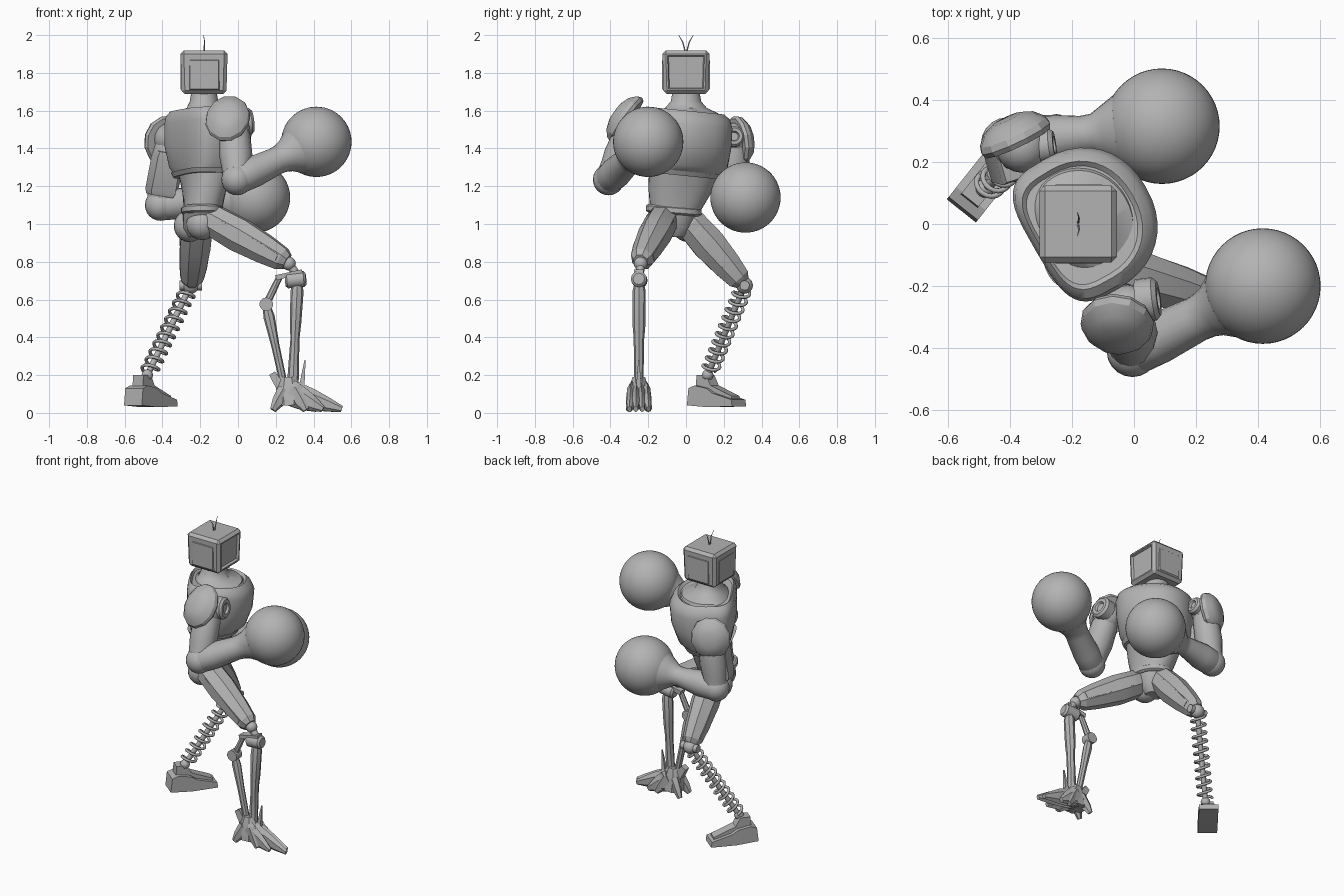
import bpy, bmesh, math
from mathutils import Vector, Matrix

if bpy.data.objects.get("Cube"):
    bpy.data.objects.remove(bpy.data.objects["Cube"])

grey = bpy.data.materials.new("plain_grey")
grey.use_nodes = True
grey.diffuse_color = (0.45, 0.45, 0.45, 1)
grey.node_tree.nodes["Principled BSDF"].inputs["Base Color"].default_value = grey.diffuse_color


def finish(name, bm, angle=35):
    bmesh.ops.recalc_face_normals(bm, faces=bm.faces)
    me = bpy.data.meshes.new(name)
    bm.to_mesh(me)
    bm.free()
    me.materials.append(grey)
    ob = bpy.data.objects.new(name, me)
    bpy.context.collection.objects.link(ob)
    bpy.ops.object.select_all(action='DESELECT')
    ob.select_set(True)
    bpy.context.view_layer.objects.active = ob
    bpy.ops.object.shade_smooth_by_angle(angle=math.radians(angle))


def loft(name, rings, angle=35):
    bm = bmesh.new()
    vs = [[bm.verts.new(p) for p in r] for r in rings]
    n = len(vs[0])
    for a, b in zip(vs, vs[1:]):
        for i in range(n):
            bm.faces.new((a[i], a[(i + 1) % n], b[(i + 1) % n], b[i]))
    bm.faces.new(vs[0])
    bm.faces.new(vs[-1])
    finish(name, bm, angle)


def limb(name, a, b, prof, n=10, hint=(0, 0, 1), turn=0.0, angle=35):
    """Loft of ellipses between two points; prof holds (fraction, half width, half depth)."""
    a, b = Vector(a), Vector(b)
    d = (b - a).normalized()
    h = Vector(hint)
    if abs(h.normalized().dot(d)) > 0.98:
        h = Vector((1, 0, 0))
    x = (h - d * h.dot(d)).normalized()
    y = d.cross(x)
    rings = []
    for t, rx, ry in prof:
        c = a.lerp(b, t)
        rings.append([c + x * rx * math.cos(k) + y * ry * math.sin(k)
                      for k in (turn + math.tau * i / n for i in range(n))])
    loft(name, rings, angle)


def bar(name, a, b, w, h, w2, h2):
    s = math.sqrt(2)
    limb(name, a, b, [(0, w * s, h * s), (1, w2 * s, h2 * s)], 4, turn=math.pi / 4)


def rod(name, a, b, r, r2=None, n=14):
    limb(name, a, b, [(0, r, r), (1, r2 or r, r2 or r)], n)


def ball(name, c, r, seg=20):
    bm = bmesh.new()
    bmesh.ops.create_uvsphere(bm, u_segments=seg, v_segments=seg // 2 + 2, radius=r,
                              matrix=Matrix.Translation(c))
    finish(name, bm, 60)


def body(name, rings, front_pow=2.2, back_pow=3.6, n=40):
    """Stacked egg shapes: (x, y, z, front, back, side, facing degrees, tilt)."""
    out = []
    for cx, cy, z, f, bk, s, deg, tilt in rings:
        a, ring = math.radians(deg), []
        for i in range(n):
            k = math.tau * i / n
            c, q = math.cos(k), math.sin(k)
            p = 2 / (front_pow if c > 0 else back_pow)
            u = math.copysign(abs(c) ** p, c) * (f if c > 0 else bk)
            v = math.copysign(abs(q) ** p, q) * s
            y = cy + u * math.sin(a) + v * math.cos(a)
            ring.append(Vector((cx + u * math.cos(a) - v * math.sin(a), y, z + tilt * (y - cy))))
        out.append(ring)
    loft(name, out, 40)


# Torso
C = (-0.17, 0.0)
body("chest", [(-0.18, -0.01, 1.26, .14, .12, .19, 22, -.1), (*C, 1.31, .19, .15, .22, 28, -.1),
               (*C, 1.42, .23, .17, .235, 30, -.1), (*C, 1.53, .24, .17, .24, 30, -.1),
               (*C, 1.575, .22, .165, .23, 30, -.1), (*C, 1.6, .19, .15, .2, 30, -.1),
               (*C, 1.585, .175, .14, .185, 30, -.1)])
body("neck_base", [(*C, 1.55, .18, .145, .19, 30, 0), (*C, 1.585, .165, .13, .175, 30, 0),
                   (-0.18, 0, 1.615, .095, .09, .11, 10, 0), (-0.18, 0, 1.65, .075, .075, .08, 0, 0),
                   (-0.18, 0, 1.71, .065, .065, .07, 0, 0)], 2, 2.2)
body("chest_rim", [(-0.18, -0.01, 1.255, .155, .13, .2, 22, -.1),
                   (-0.18, -0.01, 1.28, .17, .14, .212, 22, -.1)])
body("waist", [(-0.185, -.06, 1.07, .1, .1, .13, 8, -.1), (-0.18, -.035, 1.17, .11, .105, .165, 15, -.1),
               (-0.18, -.015, 1.28, .14, .12, .185, 22, -.1)], 2.2, 2.4)
body("belt", [(-0.19, -.065, 1.05, .1, .1, .135, 5, -.08), (-0.19, -.065, 1.06, .112, .11, .148, 5, -.08),
              (-0.19, -.065, 1.085, .112, .11, .148, 5, -.08),
              (-0.19, -.065, 1.095, .1, .1, .135, 5, -.08)], 2.2, 2.4)
body("pelvis", [(-0.2, -.05, .93, .05, .06, .04, 0, 0), (-0.2, -.055, .98, .09, .09, .09, 0, 0),
                (-0.19, -.065, 1.06, .095, .1, .13, 0, 0)], 2.2, 2.4)

# Head: bevelled box with a sunken screen at the front and raised panels elsewhere
bm = bmesh.new()
bmesh.ops.create_cube(bm, size=1, matrix=Matrix.Translation((-0.18, 0, 1.803))
                      @ Matrix.Diagonal((.25, .25, .23, 1)))
for v in bm.verts:
    if v.co.z < 1.8:
        v.co.x = -0.18 + (v.co.x + 0.18) * 0.95
        v.co.y *= 0.95
bmesh.ops.bevel(bm, geom=bm.edges[:], offset=.018, segments=1, affect='EDGES')
bm.normal_update()
for f in [f for f in bm.faces if f.calc_area() > 0.03 and f.normal.x > 0.5]:
    bmesh.ops.inset_individual(bm, faces=[f], thickness=.012, depth=0)
    bmesh.ops.inset_individual(bm, faces=[f], thickness=.008, depth=-.015)
finish("head", bm, 20)
for i in (1, 2, 3):
    out = Vector((math.cos(i * math.pi / 2), math.sin(i * math.pi / 2), 0))
    mid = Vector((-0.178, 0, 1.79))
    bar("head_panel", mid + out * .11, mid + out * .127, .09, .085, .075, .075)
for s in (-1, 1):
    mid = (-0.177, s * .018, 1.965)
    rod("antenna_lower", (-0.18, s * .003, 1.91), mid, .004, .003, 6)
    rod("antenna_upper", mid, (-0.182, s * .038, 2.0), .003, .001, 6)

# Arms with round gloves
arms = [("right", (-0.02, -.28, 1.52), (-0.005, -.41, 1.235), (.415, -.2, 1.435), .073),
        ("left", (-0.36, .25, 1.45), (-0.41, .26, 1.10), (.09, .315, 1.14), .062)]
for side, sh, el, gl, wrist in arms:
    ball(side + "_shoulder", sh, .085)
    limb(side + "_upper_arm", sh, el, [(0, .07, .07), (.2, .083, .083), (.55, .088, .084),
                                      (.75, .08, .075), (1, .07, .07)], 12, (1, 0, 0))
    ball(side + "_elbow", el, .083)
    reach = (Vector(gl) - Vector(el)).length
    limb(side + "_forearm", el, gl, [(-.08, .06, .06), (.03, .08, .08), (.2, .084, .082),
                                    (1 - .26 / reach, wrist, wrist),
                                    (1 - .225 / reach, wrist * 1.05, wrist * 1.05),
                                    (1 - .19 / reach, .088, .088), (1 - .145 / reach, .117, .117)], 20)
    ball(side + "_glove", gl, .186, 48)
limb("left_arm_plate", (-0.375, .2, 1.38), (-0.415, .21, 1.15),
     [(0, .075, .075), (.1, .09, .085), (.9, .095, .08), (1, .085, .07)], 4, (1, 0.3, 0), math.pi / 4)

# Shoulder guards and front joint discs
for side, c, nrm, w, h in (("right", (-.055, -.325, 1.56), (-.12, -.75, .55), .145, .12),
                           ("left", (-.385, .285, 1.44), (-.4, .85, .12), .135, .125)):
    c, nrm = Vector(c), Vector(nrm).normalized()
    limb(side + "_shoulder_guard", c - nrm * .025, c + nrm * .06,
         [(0, w * .93, h * .93), (.2, w, h), (.45, w * .95, h * .95), (.8, w * .72, h * .72),
          (1, w * .4, h * .4)], 12, (0, 0, 1), math.pi / 12, 25)
for side, c, r in (("right", (.035, -.245, 1.54), .07), ("left", (-.3, .25, 1.46), .055)):
    c, f = Vector(c), Vector((.8, .1, .1))
    limb(side + "_shoulder_disc", c - f * .03, c + f * .055,
         [(0, r, r), (.8, r, r), (1, r * .8, r * .8), (1, r * .5, r * .5), (.8, r * .4, r * .4)], 20)

# Thighs with plates
thighs = [("right", (-.15, -.12, 1.03), (.24, -.235, .81), (0, 0, 1)),
          ("left", (-.215, .01, 1.02), (-.245, .285, .705), (0, 0.6, 1))]
for side, a, b, up in thighs:
    a, b, up = Vector(a), Vector(b), Vector(up)
    ball(side + "_hip", a - Vector((.04, 0, .03)), .085)
    limb(side + "_thigh", a, b, [(-.12, .055, .055), (.05, .088, .086), (.4, .096, .088),
                                (.75, .082, .075), (.98, .066, .062), (1.05, .045, .04)],
         8, up, math.pi / 8, 20)
    d = (b - a).normalized()
    x = (up - d * up.dot(d)).normalized()
    for off in (x, d.cross(x), -d.cross(x)):
        limb(side + "_thigh_plate", a.lerp(b, .12) + off * .068, a.lerp(b, .95) + off * .052,
             [(0, .015, .025), (.1, .024, .042), (.75, .024, .04), (1, .014, .028)],
             4, off, math.pi / 4)

# Right lower leg: strut and linkage
ball("right_knee", (.27, -.24, .79), .036)
rod("knee_link", (.27, -.24, .79), (.32, -.245, .72), .022)
limb("knee_barrel", (.25, -.245, .7), (.36, -.25, .71), [(0, .03, .03), (.1, .042, .042),
     (.9, .042, .042), (1, .03, .03)], 16)
limb("shin_strut", (.315, -.248, .7), (.29, -.25, .14),
     [(0, .022, .022), (.1, .035, .035), (.4, .03, .035), (.55, .024, .028), (.9, .03, .025),
      (1, .03, .025)], 8, (1, 0, 0))
rod("link_arm", (.22, -.25, .72), (.15, -.25, .575), .017, .02, 8)
bar("link_top", (.2, -.25, .715), (.34, -.25, .75), .014, .025, .01, .025)
rod("link_joint", (.15, -.28, .575), (.15, -.22, .575), .036)
limb("calf_strut", (.15, -.25, .575), (.245, -.25, .14),
     [(0, .02, .018), (.15, .03, .026), (.5, .022, .022), (1, .02, .02)], 8, (1, 0, 0))

# Right clawed foot
limb("right_ankle", (.27, -.25, .04), (.265, -.25, .19),
     [(0, .07, .066), (.6, .07, .055), (1, .045, .036)], 8, (1, 0, 0), math.pi / 8, 20)
for i, tip in enumerate((.45, .55, .53, .42)):
    y = -.3 + i * .034
    limb("front_claw", (.27, -.25 + (y + .25) * .7, .11), (tip, y, .02),
         [(0, .07, .022), (.45, .055, .022), (.75, .036, .02), (1, .017, .013)], 6, angle=20)
for s in (-1, 1):
    limb("heel_claw", (.25, -.25 + s * .025, .12), (.185, -.25 + s * .05, .015),
         [(0, .045, .03), (.6, .035, .024), (1, .018, .014)], 6, angle=20)
    limb("side_claw", (.29, -.25 + s * .03, .12), (.36, -.25 + s * .055, .015),
         [(0, .055, .028), (.6, .04, .022), (1, .018, .014)], 6, angle=20)
bar("heel_spur", (.23, -.25, .13), (.18, -.25, .21), .025, .025, .018, .02)
bar("ankle_spike", (.335, -.25, .12), (.355, -.25, .28), .016, .015, .003, .003)

# Left lower leg: coil spring around a rod
knee, ankle = Vector((-.25, .31, .675)), Vector((-.48, .115, .2))
ball("left_knee", knee, .044)
rod("left_knee_pin", knee - Vector((.06, 0, 0)), knee + Vector((.06, 0, 0)), .026)
rod("spring_rod", knee, ankle, .016)
d = (ankle - knee).normalized()
x = d.cross(Vector((0, 0, 1))).normalized()
y = d.cross(x)
coils, steps, rings = 10, 18, []
for i in range(coils * steps + 1):
    k = math.tau * i / steps
    out = x * math.cos(k) + y * math.sin(k)
    c = knee.lerp(ankle, .06 + .9 * i / (coils * steps)) + out * .043
    rings.append([c + (out * math.cos(j * math.tau / 6) + d * math.sin(j * math.tau / 6)) * .009
                  for j in range(6)])
loft("spring", rings, 70)

# Left boot: side profile swept across its width
heel, fwd = Vector((-.55, .05, 0)), Vector((.62, .78, 0)).normalized()
across = Vector((-fwd.y, fwd.x, 0))
boot = [(-.01, .04), (0, .13), (.04, .145), (.12, .13), (.16, .105), (.29, .07), (.295, .035), (.13, .03)]
ridge = [(.03, .13), (.035, .2), (.1, .2), (.13, .145), (.27, .09), (.27, .07), (.1, .07)]
for name, profile, half in (("left_boot", boot, .06), ("boot_ridge", ridge, .035)):
    loft(name, [[heel + fwd * u + Vector((0, 0, z)) + across * s for u, z in profile]
                for s in (-half, half)], 15)
ball("left_ankle", ankle, .03)
